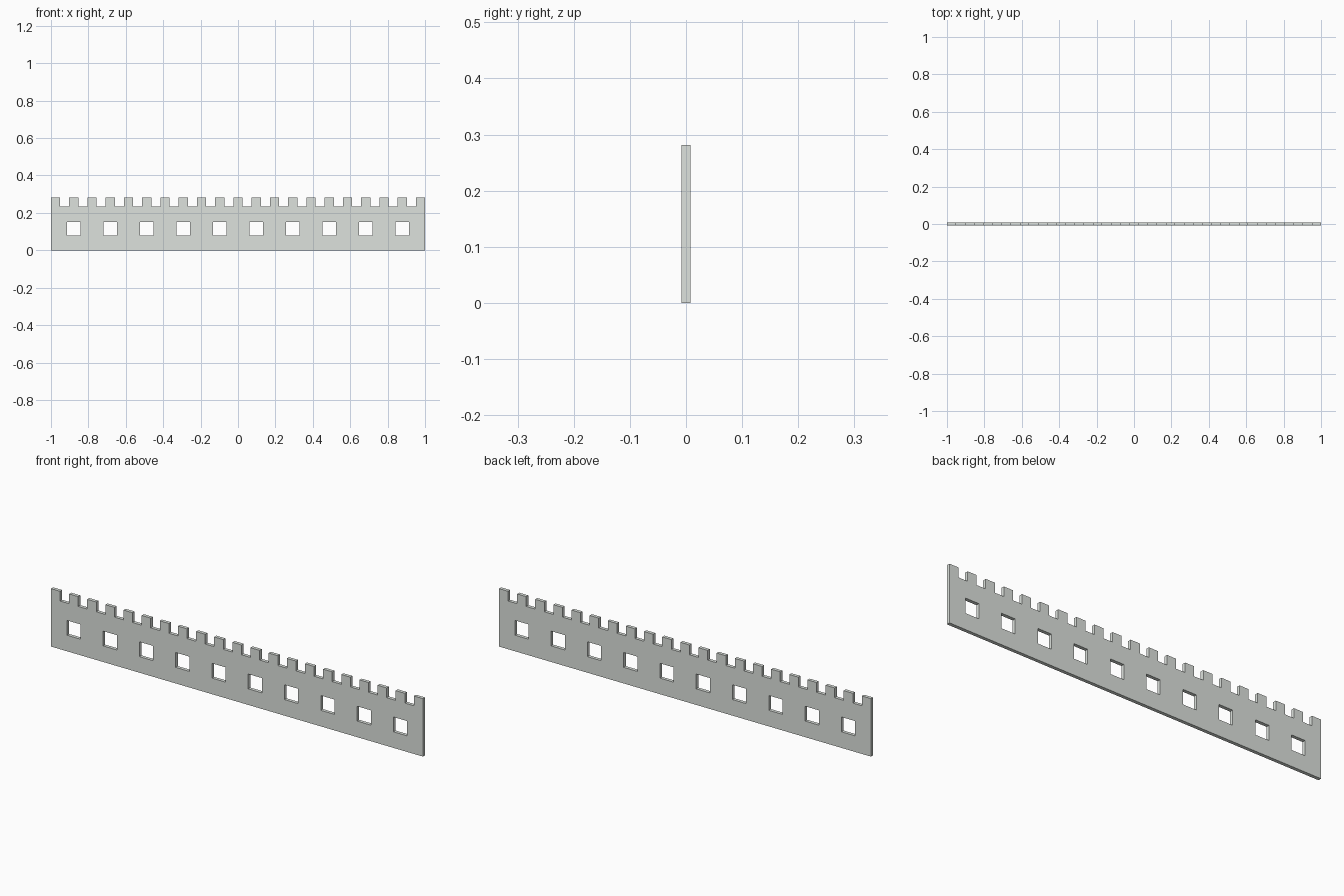
import bpy, bmesh, math
from mathutils import Matrix

if "Cube" in bpy.data.objects:
    bpy.data.objects.remove(bpy.data.objects["Cube"])

U = 2 / 41            # width of one merlon or gap
HEIGHT = 0.2815
NOTCH_Z = 0.234
THICK = 0.0164

stone = bpy.data.materials.new("pale grey stone")
stone.diffuse_color = (0.73, 0.765, 0.73, 1)
stone.use_nodes = True
stone.node_tree.nodes["Principled BSDF"].inputs["Base Color"].default_value = stone.diffuse_color

# Wall silhouette: 21 merlons with 20 gaps between them
outline = [(1, 0), (-1, 0)]
for i in range(41):
    z = HEIGHT if i % 2 == 0 else NOTCH_Z
    outline += [(-1 + i * U, z), (-1 + (i + 1) * U, z)]

# Ten square window openings, each centred under every second merlon
loops = [outline]
for i in range(10):
    c, h = (-18 + 4 * i) * U, 0.0368
    loops.append([(c - h, 0.078), (c + h, 0.078), (c + h, 0.150), (c - h, 0.150)])

# Filled and extruded profile
curve = bpy.data.curves.new("wall_profile", 'CURVE')
curve.dimensions = '2D'
curve.fill_mode = 'BOTH'
curve.extrude = THICK / 2
for pts in loops:
    s = curve.splines.new('POLY')
    s.points.add(len(pts) - 1)
    for p, (x, z) in zip(s.points, pts):
        p.co = (x, z, 0, 1)
    s.use_cyclic_u = True
    s.use_smooth = False
wall = bpy.data.objects.new("battlement_wall", curve)
bpy.context.collection.objects.link(wall)
bpy.context.view_layer.objects.active = wall
wall.select_set(True)
bpy.ops.object.convert(target='MESH')
wall = bpy.context.object

# Stand the wall upright and weld it into one clean solid
bm = bmesh.new()
bm.from_mesh(wall.data)
bm.transform(Matrix.Rotation(math.pi / 2, 4, 'X'))
bmesh.ops.remove_doubles(bm, verts=bm.verts, dist=1e-5)
bmesh.ops.recalc_face_normals(bm, faces=bm.faces)
for f in bm.faces:
    f.smooth = False
    f.material_index = 0
bm.to_mesh(wall.data)
bm.free()
wall.data.materials.clear()
wall.data.materials.append(stone)
